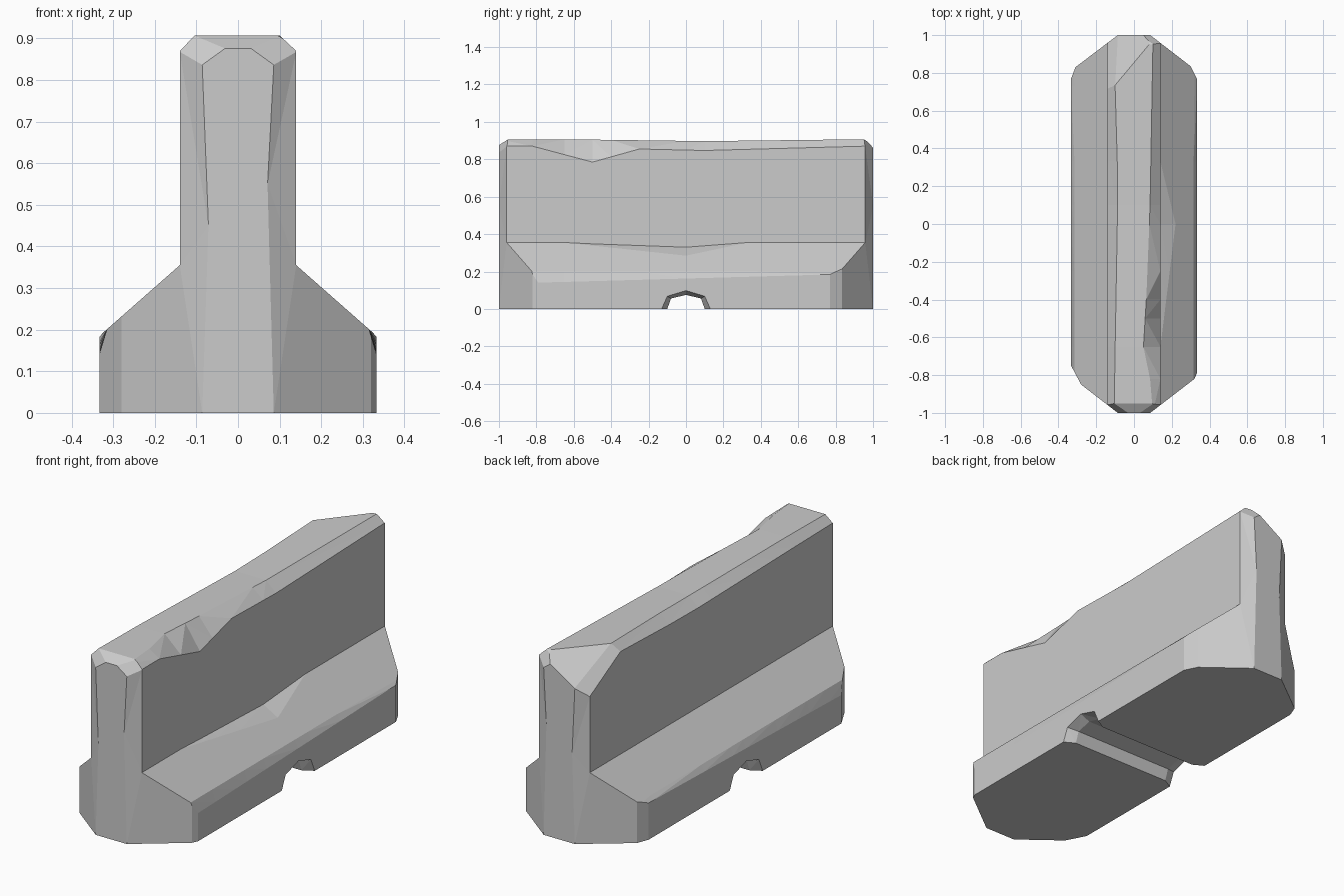
import bpy, bmesh
from mathutils import Vector

if "Cube" in bpy.data.objects:
    bpy.data.objects.remove(bpy.data.objects["Cube"])


def lerp_table(table, y):
    # piecewise-linear lookup along the length
    if y <= table[0][0]:
        return table[0][1]
    for (a, va), (b, vb) in zip(table, table[1:]):
        if y <= b:
            return va + (vb - va) * (y - a) / (b - a)
    return table[-1][1]


def loft(bm, rings):
    # closed solid through equal-length rings of points
    vs = [[bm.verts.new(p) for p in r] for r in rings]
    n = len(rings[0])
    for a, b in zip(vs, vs[1:]):
        for i in range(n):
            j = (i + 1) % n
            bm.faces.new((a[i], a[j], b[j], b[i]))
    bm.faces.new(vs[0])
    bm.faces.new(vs[-1])
    bmesh.ops.remove_doubles(bm, verts=bm.verts, dist=1e-5)
    bmesh.ops.triangulate(bm, faces=bm.faces)
    bmesh.ops.recalc_face_normals(bm, faces=bm.faces)


def chop(bm, a, b, c):
    # slice off everything outside the plane through three points
    a, b, c = Vector(a), Vector(b), Vector(c)
    n = (b - a).cross(c - a).normalized()
    if n.dot(Vector((0, 0, 0.45)) - a) > 0:
        n = -n
    bmesh.ops.bisect_plane(bm, geom=bm.verts[:] + bm.edges[:] + bm.faces[:],
                           dist=1e-5, plane_co=a, plane_no=n, clear_outer=True)
    bmesh.ops.holes_fill(bm, edges=[e for e in bm.edges if e.is_boundary], sides=0)
    bmesh.ops.recalc_face_normals(bm, faces=bm.faces)


def to_object(bm, name):
    me = bpy.data.meshes.new(name)
    bm.to_mesh(me)
    bm.free()
    ob = bpy.data.objects.new(name, me)
    bpy.context.collection.objects.link(ob)
    return ob


# worn edge lines along the length: (y, value)
crest_x = [(-.95, .10), (-.82, .085), (-.65, .05), (-.4, .065), (.1, .085), (.95, .10)]
crest_z = [(-.82, .87), (-.5, .785), (-.25, .855), (.1, .847), (.95, .87)]
left_x = [(-.95, .105), (.2, .085), (.73, .10)]
left_z = [(-.95, .87), (.2, .85), (.73, .868)]
top_z = [(-.65, .907), (.1, .897), (.95, .907)]
ledge_z = [(-.7, .355), (0, .33), (.33, .355)]
chip_x = [(-.65, .14), (0, .22), (.33, .14)]
rim_z = [(-.8, .14), (.8, .185)]


def section(y):
    rim, top = lerp_table(rim_z, y), lerp_table(top_z, y)
    ledge, chip = lerp_table(ledge_z, y), lerp_table(chip_x, y)
    chip_z = .355 - (chip - .14) * .88
    pts = [(.333, 0), (.333, rim), (.315, .201), (chip, chip_z), (.14, ledge),
           (.14, lerp_table(crest_z, y)), (lerp_table(crest_x, y), top),
           (-lerp_table(left_x, y), top), (-.14, lerp_table(left_z, y)),
           (-.14, .355), (-.315, .201), (-.333, rim), (-.333, 0)]
    return [(x, y, z) for x, z in pts]


# barrier body
bm = bmesh.new()
loft(bm, [section(y) for y in
          (-1, -.82, -.65, -.5, -.4, -.25, 0, .1, .33, .73, .95, 1)])

# tapered ends, small side bevels and bevelled upper end corners
bevel = {(1, -1): (.32, .82, .79), (-1, -1): (.28, .85, .75),
         (1, 1): (.30, .835, .77), (-1, 1): (.31, .83, .77)}
for (sx, sy), (x, y, y2) in bevel.items():
    chop(bm, (sx * .086, sy, 0), (sx * x, sy * y, 0), (sx * x, sy * y, 1))
    chop(bm, (sx * x, sy * y, 0), (sx * .333, sy * y2, 0), (sx * x, sy * y, 1))
    if (sx, sy) != (-1, 1):
        chop(bm, (sx * .088, sy, .835), (sx * .14, sy * .957, .87), (sx * .105, sy * .95, .907))
for sy in (-1, 1):
    chop(bm, (0, sy, .876), (.1, sy, .876), (0, sy * .95, .907))

# large broken corner at the back left
A, C = (-.10, .73, .907), (-.085, 1, .777)
chop(bm, A, C, (.07, 1, .875))
chop(bm, A, (-.14, .95, .74), C)

# slight waist in the end faces
bmesh.ops.dissolve_limit(bm, angle_limit=.01, verts=bm.verts, edges=bm.edges)
for e in bm.edges[:]:
    a, b = (v.co for v in e.verts)
    if abs(abs(a.y) - 1) < .002 and abs(abs(b.y) - 1) < .002 and abs(a.z - b.z) > .5:
        s = 1 if a.x > 0 else -1
        r = bmesh.ops.bisect_edges(bm, edges=[e], cuts=1)
        for v in r['geom_split']:
            if isinstance(v, bmesh.types.BMVert):
                v.co.x, v.co.z = s * .071, .5 + s * .05
bmesh.ops.triangulate(bm, faces=bm.faces)
bmesh.ops.recalc_face_normals(bm, faces=bm.faces)
body = to_object(bm, "barrier_body")

# drainage groove, flared at both mouths
inner = [(-.10, -.02), (-.10, 0), (-.08, .056), (0, .075), (.08, .056), (.10, 0), (.10, -.02)]
outer = [(-.13, -.02), (-.13, 0), (-.10, .068), (0, .098), (.10, .068), (.13, 0), (.13, -.02)]
bm = bmesh.new()
loft(bm, [[(x, y, z) for y, z in p] for x, p in
          ((-.4, outer), (-.333, outer), (-.28, inner), (.28, inner), (.333, outer), (.4, outer))])
groove = to_object(bm, "groove_cutter")
groove.hide_render = True

mod = body.modifiers.new("groove", 'BOOLEAN')
mod.operation, mod.solver, mod.object = 'DIFFERENCE', 'EXACT', groove
bpy.context.view_layer.objects.active = body
body.select_set(True)
bpy.ops.object.modifier_apply(modifier="groove")
bpy.data.objects.remove(groove)
